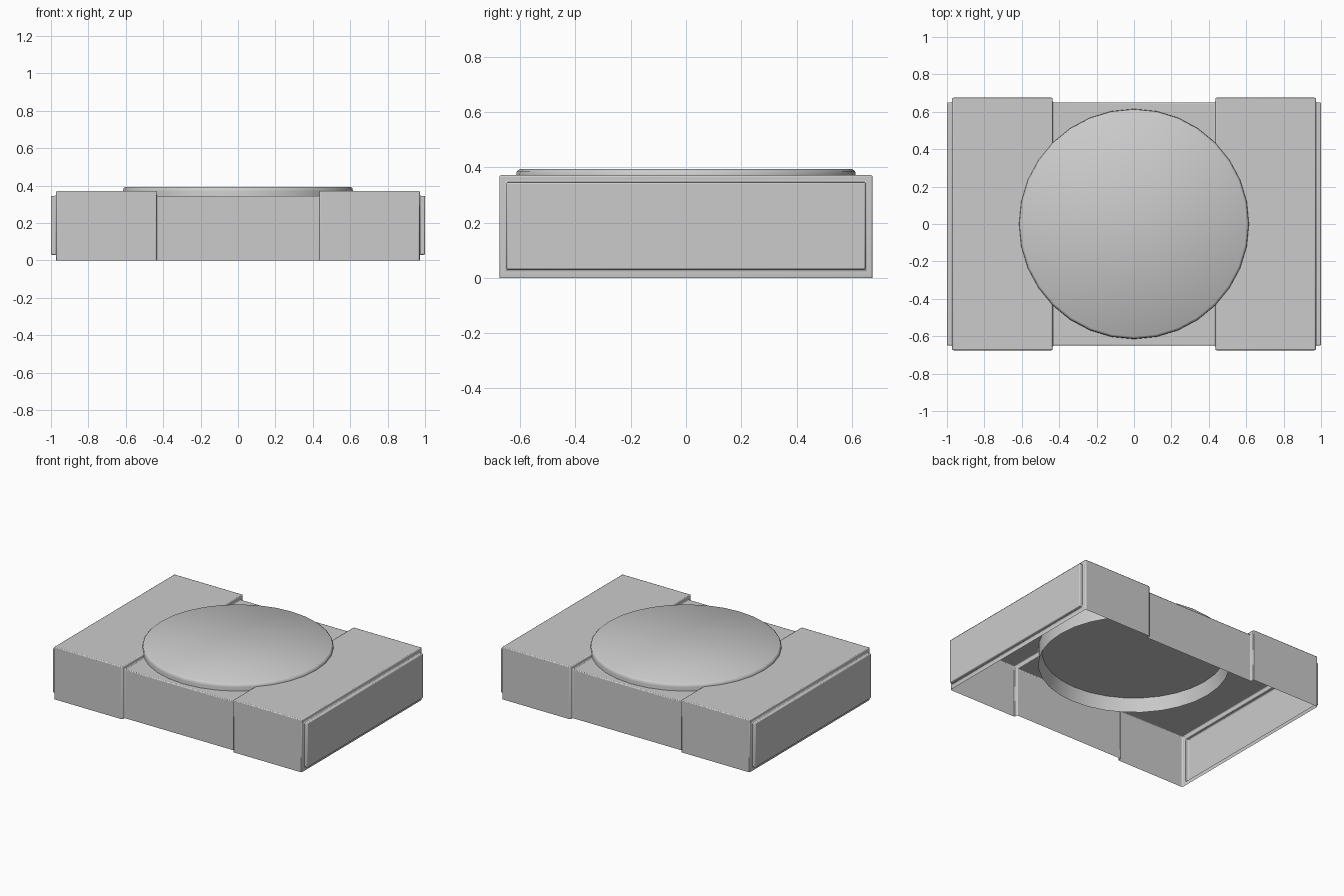
import bpy, bmesh, math

cube = bpy.data.objects.get("Cube")
if cube:
    bpy.data.objects.remove(cube, do_unlink=True)

grey = bpy.data.materials.new("light grey")
grey.use_nodes = True
grey.diffuse_color = (0.6, 0.6, 0.6, 1)
grey.node_tree.nodes["Principled BSDF"].inputs["Base Color"].default_value = (0.6, 0.6, 0.6, 1)


def finish(bm, name):
    bmesh.ops.recalc_face_normals(bm, faces=bm.faces)
    mesh = bpy.data.meshes.new(name)
    bm.to_mesh(mesh)
    bm.free()
    mesh.materials.append(grey)
    obj = bpy.data.objects.new(name, mesh)
    bpy.context.collection.objects.link(obj)
    bpy.ops.object.select_all(action='DESELECT')
    obj.select_set(True)
    bpy.context.view_layer.objects.active = obj
    return obj


# Open-bottomed housing: rectangular sections joined along x
WIDE, NARROW = 0.675, 0.65
TOP, LOW_TOP, LIP = 0.372, 0.346, 0.03
half = [(0.435, NARROW, 0, LOW_TOP), (0.435, WIDE, 0, TOP), (0.972, WIDE, 0, TOP),
        (0.972, NARROW, LIP, LOW_TOP), (1.0, NARROW, LIP, LOW_TOP)]
sections = [(-x, y, a, b) for x, y, a, b in reversed(half)] + half

bm = bmesh.new()
rings = [[bm.verts.new(p) for p in ((x, -y, a), (x, -y, b), (x, y, b), (x, y, a))]
         for x, y, a, b in sections]
last = len(rings) - 2
for i, (r, s) in enumerate(zip(rings, rings[1:])):
    # only the raised end panels have an underside
    sides = 4 if i < 2 or i > last - 2 else 3
    for k in range(sides):
        n = (k + 1) % 4
        bm.faces.new((r[k], r[n], s[n], s[k]))
for end in (rings[0], rings[-1]):
    bm.faces.new(end)
housing = finish(bm, "housing")
bevel = housing.modifiers.new("soft edges", 'BEVEL')
bevel.width = 0.006
bevel.segments = 2
bevel.limit_method = 'ANGLE'
bpy.ops.object.shade_smooth_by_angle(angle=math.radians(40))

# Round pad with a hanging skirt and recessed underside
SEGMENTS = 32
profile = [(0.602, 0.394), (0.612, 0.386), (0.615, 0.37), (0.615, 0.25), (0.592, 0.343)]
bm = bmesh.new()
rings = [[bm.verts.new((r * math.cos(math.tau * k / SEGMENTS),
                        r * math.sin(math.tau * k / SEGMENTS), z))
          for k in range(SEGMENTS)] for r, z in profile]
for r, s in zip(rings, rings[1:]):
    for k in range(SEGMENTS):
        n = (k + 1) % SEGMENTS
        bm.faces.new((r[k], r[n], s[n], s[k]))
bm.faces.new(rings[0])
bm.faces.new(rings[-1])
finish(bm, "round_pad")
bpy.ops.object.shade_smooth_by_angle(angle=math.radians(60))
